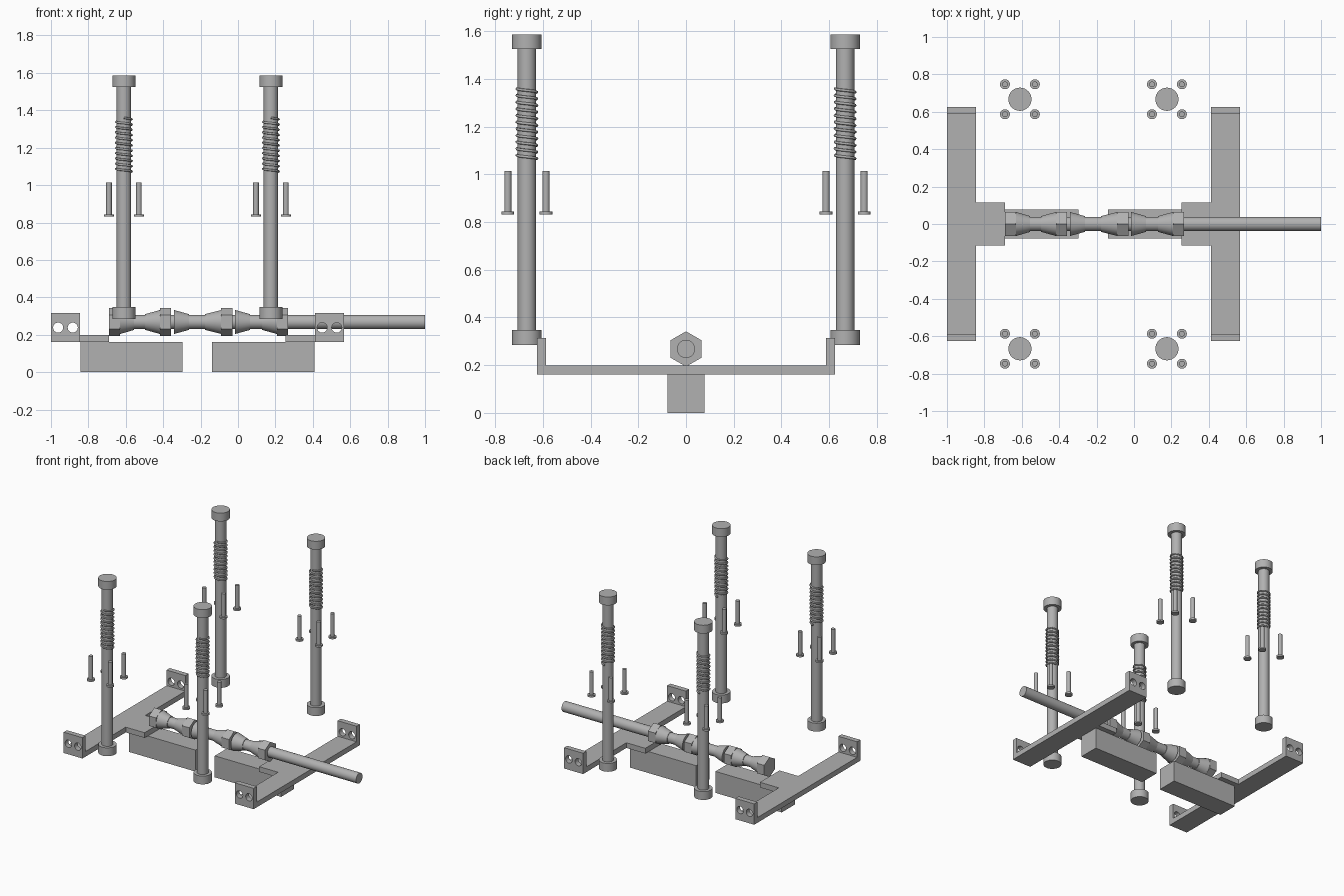
import bpy, bmesh, math
from mathutils import Matrix, Vector

if "Cube" in bpy.data.objects:
    bpy.data.objects.remove(bpy.data.objects["Cube"])

# Single grey metal
metal = bpy.data.materials.new("grey_metal")
GREY = (0.44, 0.44, 0.44, 1)
metal.use_nodes = True
metal.diffuse_color = GREY
for node in metal.node_tree.nodes:
    if node.type == 'BSDF_PRINCIPLED':
        node.inputs["Base Color"].default_value = GREY

COLUMN_X = (-0.61, 0.176)
COLUMN_Y = 0.667
ROD_Z = 0.268


def finish(name, bm, smooth=False):
    bmesh.ops.recalc_face_normals(bm, faces=bm.faces)
    mesh = bpy.data.meshes.new(name)
    bm.to_mesh(mesh)
    bm.free()
    obj = bpy.data.objects.new(name, mesh)
    bpy.context.collection.objects.link(obj)
    mesh.materials.append(metal)
    if smooth:
        bpy.ops.object.select_all(action='DESELECT')
        obj.select_set(True)
        bpy.context.view_layer.objects.active = obj
        bpy.ops.object.shade_smooth_by_angle(angle=math.radians(35))
    return obj


def box(name, x0, x1, y0, y1, z0, z1):
    bm = bmesh.new()
    centre = Vector((x0 + x1, y0 + y1, z0 + z1)) / 2
    size = Matrix.Diagonal((x1 - x0, y1 - y0, z1 - z0, 1))
    bmesh.ops.create_cube(bm, size=1, matrix=Matrix.Translation(centre) @ size)
    return finish(name, bm)


def add_cone(bm, start, end, r0, r1, sides=32):
    """Cylinder or cone between two points."""
    start, end = Vector(start), Vector(end)
    axis = end - start
    turn = axis.to_track_quat('Z', 'Y').to_matrix().to_4x4()
    bmesh.ops.create_cone(bm, cap_ends=True, segments=sides, radius1=r0, radius2=r1,
                          depth=axis.length,
                          matrix=Matrix.Translation((start + end) / 2) @ turn)


def upright(bm, x, y, z0, z1, r):
    add_cone(bm, (x, y, z0), (x, y, z1), r, r)


def bracket_plate(name, stem, bar, far):
    """T-shaped plate: a long bar with a short stem over the block."""
    outline = [(far, -0.625), (far, 0.625), (bar, 0.625), (bar, 0.115),
               (stem, 0.115), (stem, -0.115), (bar, -0.115), (bar, -0.625)]
    bm = bmesh.new()
    face = bm.faces.new([bm.verts.new((x, y, 0.16)) for x, y in outline])
    made = bmesh.ops.extrude_face_region(bm, geom=[face])["geom"]
    verts = [g for g in made if isinstance(g, bmesh.types.BMVert)]
    bmesh.ops.translate(bm, verts=verts, vec=(0, 0, 0.039))
    finish(name, bm)


def drilled_tab(name, x0, x1, side):
    """Upright end tab with two bolt holes."""
    y0, y1 = sorted((side * 0.587, side * 0.625))
    tab = box(name, x0, x1, y0, y1, 0.199, 0.315)
    mid = (x0 + x1) / 2
    bm = bmesh.new()
    for dx in (-0.039, 0.039):
        add_cone(bm, (mid + dx, y0 - 0.05, 0.238), (mid + dx, y1 + 0.05, 0.238), 0.027, 0.027)
    cutter = finish("hole_cutter", bm)
    cutter.hide_render = True
    mod = tab.modifiers.new("holes", 'BOOLEAN')
    mod.operation = 'DIFFERENCE'
    mod.solver = 'EXACT'
    mod.object = cutter
    bpy.ops.object.select_all(action='DESELECT')
    tab.select_set(True)
    bpy.context.view_layer.objects.active = tab
    bpy.ops.object.modifier_apply(modifier=mod.name)
    bpy.data.objects.remove(cutter)


# Base blocks, T plates and tabs
for side, block, stem, bar, far in (("right", (-0.843, -0.297), -0.69, -0.845, -1.0),
                                    ("left", (-0.138, 0.409), 0.255, 0.411, 0.567)):
    box(side + "_block", block[0], block[1], -0.077, 0.077, 0, 0.16)
    bracket_plate(side + "_bracket_plate", stem, bar, far)
    x0, x1 = sorted((bar, far))
    drilled_tab(side + "_front_tab", x0, x1, -1)
    drilled_tab(side + "_back_tab", x0, x1, 1)

# Long rod
bm = bmesh.new()
add_cone(bm, (-0.685, 0, ROD_Z), (1.0, 0, ROD_Z), 0.038, 0.038)
finish("long_rod", bm, True)

# Hex nuts, corners pointing up
for i, x in enumerate((-0.69, -0.417, -0.09, 0.208)):
    bm = bmesh.new()
    bmesh.ops.create_cone(bm, cap_ends=True, segments=6, radius1=0.074, radius2=0.074, depth=0.06,
                          matrix=Matrix.Translation((x + 0.03, 0, ROD_Z))
                          @ Matrix.Rotation(math.pi / 2, 4, 'Y'))
    top = max(v.co.z for v in bm.verts)
    if sum(abs(v.co.z - top) < 0.001 for v in bm.verts) > 2:
        bmesh.ops.rotate(bm, verts=bm.verts, cent=(0, 0, ROD_Z),
                         matrix=Matrix.Rotation(math.pi / 6, 3, 'X'))
    finish("hex_nut_%d" % (i + 1), bm)

# Tapered collars: wide end, narrow end
for i, (wide, narrow) in enumerate(((-0.63, -0.555), (-0.417, -0.497), (-0.342, -0.262),
                                    (-0.09, -0.177), (-0.015, 0.065), (0.208, 0.128))):
    bm = bmesh.new()
    add_cone(bm, (wide, 0, ROD_Z), (narrow, 0, ROD_Z), 0.064, 0.042)
    finish("tapered_collar_%d" % (i + 1), bm, True)


def spring(name, x, y, turns=10.5, steps=24):
    """Wire coil swept along a helix."""
    curve = bpy.data.curves.new(name, 'CURVE')
    curve.dimensions = '3D'
    curve.bevel_depth = 0.006
    curve.bevel_resolution = 1
    curve.use_fill_caps = True
    count = int(turns * steps)
    line = curve.splines.new('POLY')
    line.points.add(count)
    for i, p in enumerate(line.points):
        a = math.pi / 2 - 2 * math.pi * i / steps
        p.co = (x + 0.042 * math.cos(a), y + 0.042 * math.sin(a),
                1.066 + 0.293 * i / count, 1)
    line.use_smooth = True
    curve.materials.append(metal)
    bpy.context.collection.objects.link(bpy.data.objects.new(name, curve))


# Columns with end caps, springs and four loose bolts each
for x, side in zip(COLUMN_X, ("right", "left")):
    for y, end in ((-COLUMN_Y, "front"), (COLUMN_Y, "back")):
        label = end + "_" + side
        bm = bmesh.new()
        upright(bm, x, y, 0.30, 1.57, 0.0385)
        finish(label + "_column", bm, True)
        bm = bmesh.new()
        upright(bm, x, y, 1.525, 1.587, 0.062)
        upright(bm, x, y, 0.285, 0.347, 0.062)
        finish(label + "_column_caps", bm, True)
        spring(label + "_spring", x, y)
        bm = bmesh.new()
        for dx in (-0.08, 0.08):
            for dy in (-0.08, 0.08):
                upright(bm, x + dx, y + dy, 0.835, 1.015, 0.015)
                upright(bm, x + dx, y + dy, 0.831, 0.844, 0.0265)
        finish(label + "_bolts", bm, True)
